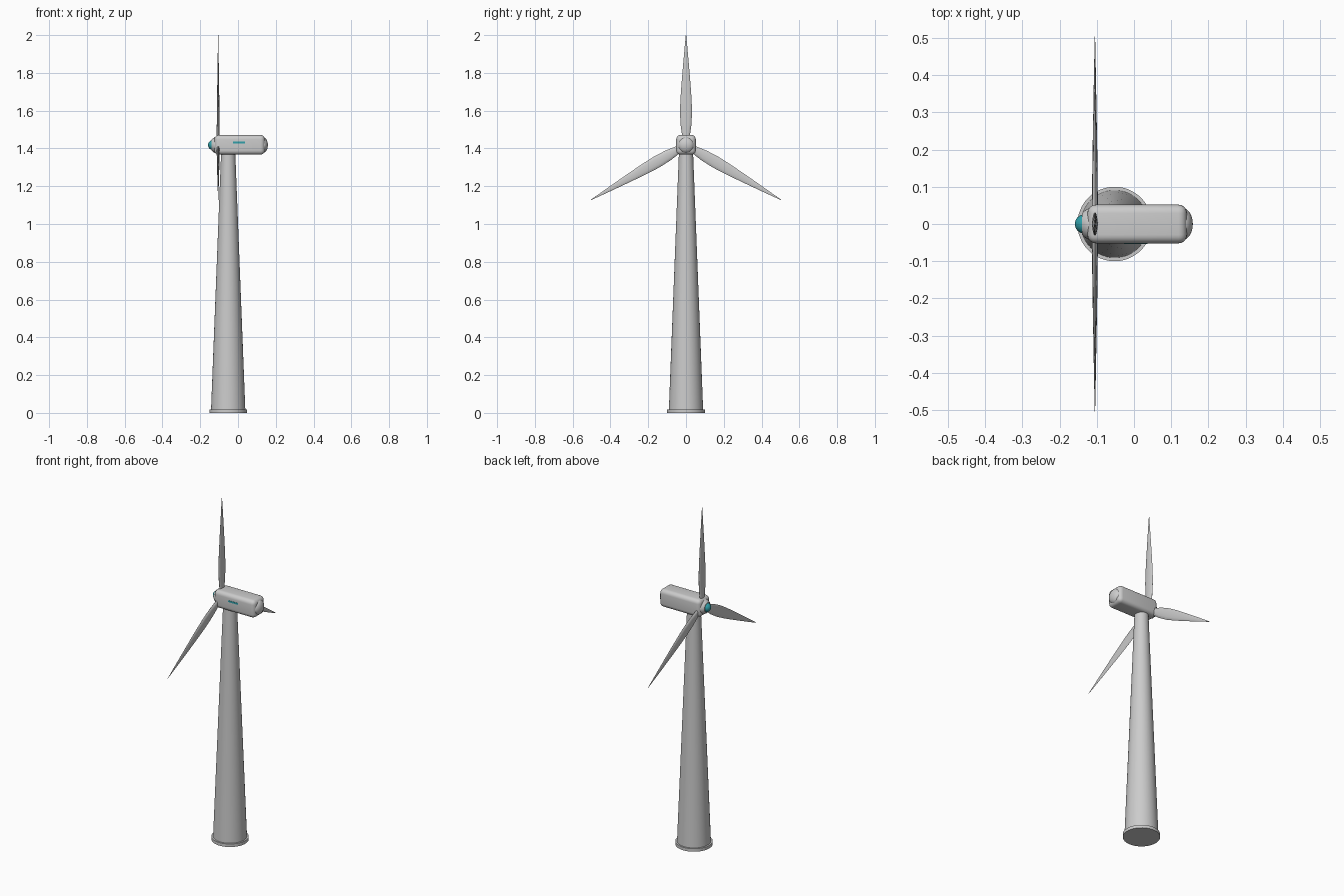
import bpy, bmesh, math
from mathutils import Matrix

if "Cube" in bpy.data.objects:
    bpy.data.objects.remove(bpy.data.objects["Cube"])

HUB_Z = 1.418
ROTOR_X = -0.105
TOWER_X = -0.052

teal = bpy.data.materials.new("teal")
teal.diffuse_color = (0.03, 0.35, 0.4, 1)
teal.use_nodes = True
teal.node_tree.nodes["Principled BSDF"].inputs["Base Color"].default_value = teal.diffuse_color


def finish(name, bm, mat=None, angle=40):
    bmesh.ops.recalc_face_normals(bm, faces=bm.faces)
    me = bpy.data.meshes.new(name)
    bm.to_mesh(me)
    bm.free()
    ob = bpy.data.objects.new(name, me)
    bpy.context.collection.objects.link(ob)
    if mat:
        me.materials.append(mat)
    bpy.ops.object.select_all(action='DESELECT')
    ob.select_set(True)
    bpy.context.view_layer.objects.active = ob
    bpy.ops.object.shade_smooth_by_angle(angle=math.radians(angle))
    return ob


def loft(bm, rings):
    """Skin a list of closed point rings and cap both ends."""
    vs = [[bm.verts.new(p) for p in ring] for ring in rings]
    n = len(vs[0])
    for a, b in zip(vs, vs[1:]):
        for i in range(n):
            j = (i + 1) % n
            bm.faces.new((a[i], a[j], b[j], b[i]))
    bm.faces.new(vs[0])
    bm.faces.new(vs[-1])


def turned(name, profile, origin, axis='Z', mat=None, n=48):
    """Round part from (radius, distance along axis) pairs."""
    bm = bmesh.new()
    rings = []
    for r, h in profile:
        ring = []
        for i in range(n):
            a = 2 * math.pi * i / n
            u, v = r * math.cos(a), r * math.sin(a)
            p = (u, v, h) if axis == 'Z' else (h, u, v)
            ring.append([p[k] + origin[k] for k in range(3)])
        rings.append(ring)
    loft(bm, rings)
    return finish(name, bm, mat)


def box(name, x0, x1, y0, y1, z0, z1, mat=None, bevel=0):
    bm = bmesh.new()
    bmesh.ops.create_cube(bm, size=1)
    bmesh.ops.scale(bm, vec=(x1 - x0, y1 - y0, z1 - z0), verts=bm.verts)
    bmesh.ops.translate(bm, vec=((x0 + x1) / 2, (y0 + y1) / 2, (z0 + z1) / 2), verts=bm.verts)
    if bevel:
        bmesh.ops.bevel(bm, geom=bm.edges[:], offset=bevel, segments=5,
                        profile=0.5, affect='EDGES')
    return finish(name, bm, mat)


def dome(r, start, depth, steps=10):
    """Half-ellipse profile ending almost in a point."""
    return [(max(r * math.cos(t), 0.0005), start + depth * math.sin(t))
            for t in (math.pi / 2 * i / steps for i in range(steps + 1))]


# Tower and base flange
turned("base_flange", [(0.1, 0), (0.1, 0.018)], (TOWER_X, 0, 0))
turned("tower", [(0.091, 0.01), (0.037, 1.39)], (TOWER_X, 0, 0))

# Nacelle housing, rear dome and side stripe
box("nacelle", -0.125, 0.142, -0.052, 0.052, HUB_Z - 0.051, HUB_Z + 0.053, bevel=0.023)
turned("rear_dome", dome(0.043, 0.13, 0.028), (0, 0, HUB_Z), 'X')
box("side_stripe", -0.027, 0.036, -0.0535, -0.045, 1.426, 1.436, teal)

# Hub collar and nose cap
turned("hub_collar", [(0.046, -0.1), (0.044, -0.118), (0.036, -0.133), (0.028, -0.14)],
       (0, 0, HUB_Z), 'X')
turned("nose_cap", dome(0.026, 0.132, 0.027), (0, 0, HUB_Z), 'X', teal).data.transform(
    Matrix.Translation((0, 0, HUB_Z)) @ Matrix.Rotation(math.pi, 4, 'Z')
    @ Matrix.Translation((0, 0, -HUB_Z)))

# Three blades: lens sections of (radius, half chord, half thickness)
SECTIONS = [(0.02, 0.016, 0.008), (0.06, 0.022, 0.008), (0.11, 0.029, 0.0075),
            (0.18, 0.032, 0.007), (0.25, 0.029, 0.006), (0.34, 0.0225, 0.0045),
            (0.44, 0.014, 0.003), (0.53, 0.006, 0.0015), (0.582, 0.001, 0.0006)]
for k in range(3):
    bm = bmesh.new()
    rings = []
    for r, c, t in SECTIONS:
        ring = []
        for i in range(12):
            a = 2 * math.pi * i / 12
            ring.append((t * math.sin(a), c * math.cos(a), r))
        rings.append(ring)
    loft(bm, rings)
    bm.transform(Matrix.Translation((ROTOR_X, 0, HUB_Z))
                 @ Matrix.Rotation(2 * math.pi * k / 3, 4, 'X'))
    finish(f"blade_{k + 1}", bm, angle=60)
